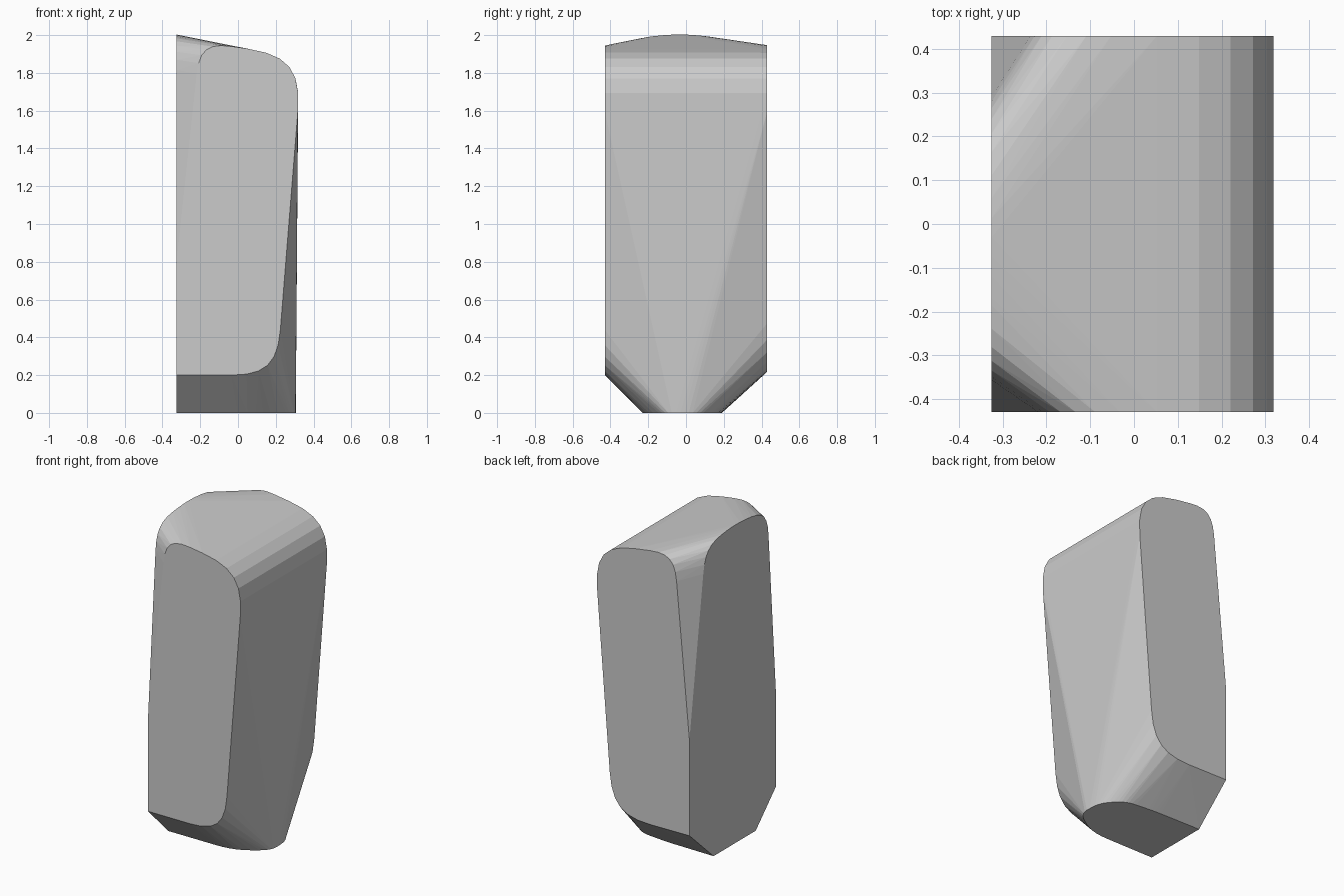
import bpy
import bmesh
from mathutils import Vector

if "Cube" in bpy.data.objects:
    bpy.data.objects.remove(bpy.data.objects["Cube"], do_unlink=True)

LEFT, HALF_DEPTH = -0.325, 0.43


def rounded_outline(corners, steps=6, pull=0.75):
    """Outline from (u, v, radius) corners, each eased with a cubic curve."""
    points = []
    for i, (u, v, radius) in enumerate(corners):
        corner = Vector((u, v))
        if radius == 0:
            points.append(corner)
            continue
        before = Vector(corners[i - 1][:2])
        after = Vector(corners[(i + 1) % len(corners)][:2])
        start = corner + (before - corner).normalized() * radius
        end = corner + (after - corner).normalized() * radius
        h1, h2 = start.lerp(corner, pull), end.lerp(corner, pull)
        for k in range(steps + 1):
            t = k / steps
            s = 1 - t
            points.append(start * s**3 + h1 * 3 * s * s * t
                          + h2 * 3 * s * t * t + end * t**3)
    return points


# Flat facets of the block: front, back, cut side and foot
front = rounded_outline([(LEFT, 0.2, 0), (0.205, 0.2, 0.24), (0.34, 1.885, 0.29),
                         (-0.2, 1.965, 0.17), (LEFT, 0.8, 0)])
back = rounded_outline([(LEFT, 0.22, 0), (0.21, 0.215, 0.26), (0.34, 1.885, 0.29),
                        (-0.22, 1.967, 0.17), (LEFT, 0.82, 0)])
side = rounded_outline([(-0.23, 0, 0), (0.19, 0, 0), (HALF_DEPTH, 0.22, 0),
                        (HALF_DEPTH, 0.82, 0), (0.27, 1.975, 0.16),
                        (-0.03, 2.01, 0.14), (-0.345, 1.975, 0.16),
                        (-HALF_DEPTH, 0.8, 0), (-HALF_DEPTH, 0.2, 0)])
foot = rounded_outline([(LEFT, -0.23, 0), (0.14, -0.23, 0.14), (0.31, -0.1, 0.07),
                        (0.3, 0.06, 0.07), (0.2, 0.165, 0.07), (0, 0.185, 0.07),
                        (LEFT, 0.19, 0)])

points = [(u, -HALF_DEPTH, v) for u, v in front]
points += [(u, HALF_DEPTH, v) for u, v in back]
points += [(LEFT, u, v) for u, v in side]
points += [(u, v, 0) for u, v in foot]

# Stretch a skin over the facets
bm = bmesh.new()
for p in points:
    bm.verts.new(p)
bmesh.ops.remove_doubles(bm, verts=bm.verts, dist=0.001)
bmesh.ops.convex_hull(bm, input=bm.verts)
bmesh.ops.delete(bm, geom=[v for v in bm.verts if not v.link_faces], context='VERTS')
bmesh.ops.dissolve_limit(bm, angle_limit=0.005, verts=bm.verts, edges=bm.edges)
bmesh.ops.recalc_face_normals(bm, faces=bm.faces)

mesh = bpy.data.meshes.new("stone_block")
bm.to_mesh(mesh)
bm.free()
block = bpy.data.objects.new("stone_block", mesh)
bpy.context.collection.objects.link(block)

# Plain grey
grey = bpy.data.materials.new("stone_grey")
grey.use_nodes = True
colour = (0.6, 0.6, 0.6, 1)
grey.diffuse_color = colour
grey.node_tree.nodes["Principled BSDF"].inputs["Base Color"].default_value = colour
mesh.materials.append(grey)
